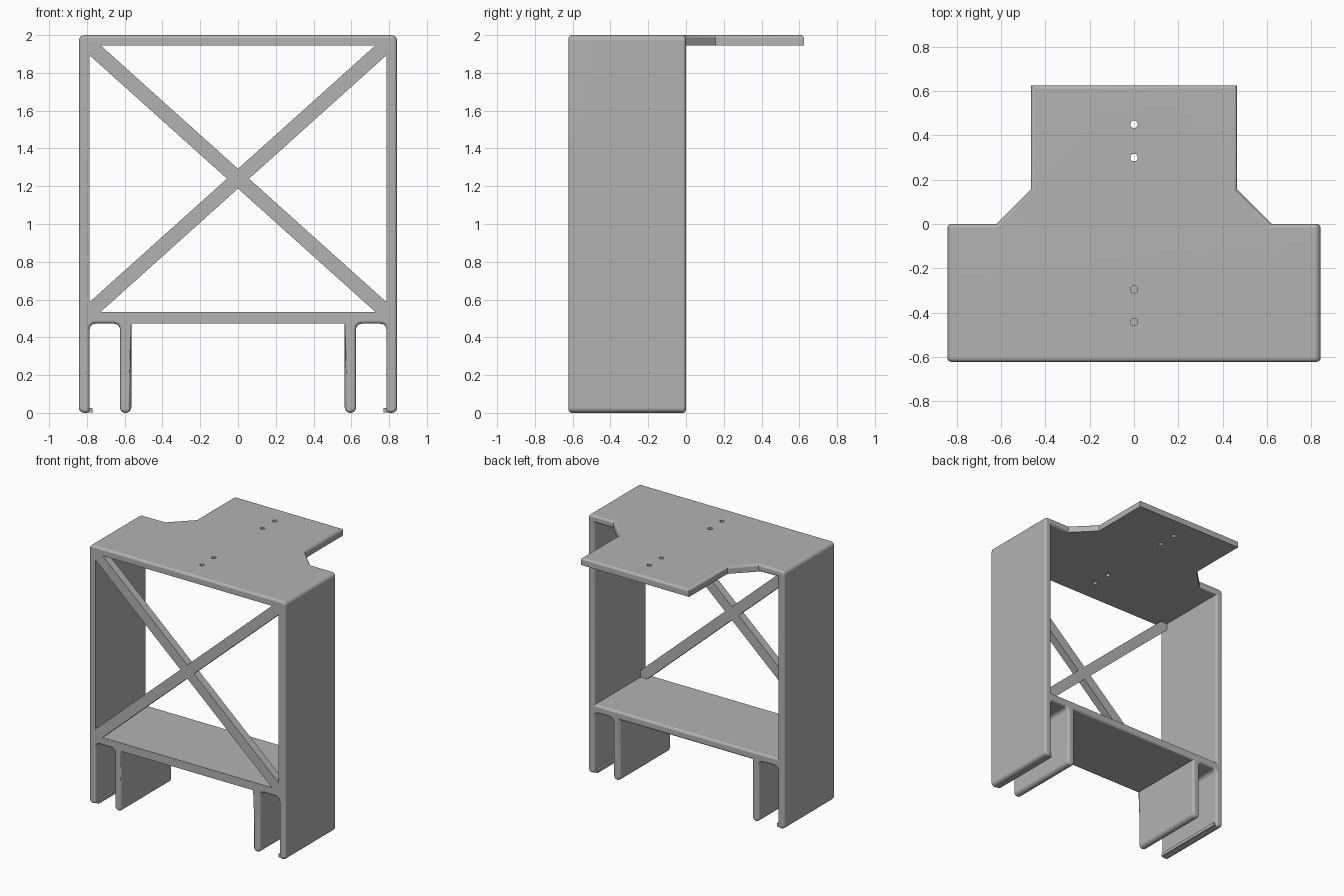
import bpy, bmesh, math
from mathutils import Vector

if "Cube" in bpy.data.objects:
    bpy.data.objects.remove(bpy.data.objects["Cube"], do_unlink=True)

grey = bpy.data.materials.new("Plain grey")
grey.use_nodes = True
colour = (0.45, 0.45, 0.45, 1)
grey.diffuse_color = colour
grey.node_tree.nodes["Principled BSDF"].inputs["Base Color"].default_value = colour

FRONT, BACK = -0.622, 0.0
TOP, UNDER = 2.0, 1.945
SHELF_TOP, SHELF_LOW = 0.535, 0.472
OUT, INNER = 0.842, 0.785
ROUND = 0.018


def rounded(points, steps=5):
    """Outline with right-angled corners rounded by each point's radius."""
    out = []
    for i, (x, z, r) in enumerate(points):
        p = Vector((x, z))
        if r == 0:
            out.append(p)
            continue
        a = (Vector(points[i - 1][:2]) - p).normalized()
        b = (Vector(points[(i + 1) % len(points)][:2]) - p).normalized()
        centre = p + (a + b) * r
        for k in range(steps + 1):
            t = math.pi / 2 * k / steps
            out.append(centre - (b * math.cos(t) + a * math.sin(t)) * r)
    return out


def prism(verts, offset):
    bm = bmesh.new()
    face = bm.faces.new([bm.verts.new(v) for v in verts])
    ext = bmesh.ops.extrude_face_region(bm, geom=[face])
    moved = [g for g in ext["geom"] if isinstance(g, bmesh.types.BMVert)]
    bmesh.ops.translate(bm, verts=moved, vec=offset)
    bmesh.ops.recalc_face_normals(bm, faces=bm.faces)
    return bm


def round_edges(bm, rule):
    edges = [e for e in bm.edges if rule((e.verts[0].co + e.verts[1].co) / 2, e)]
    bmesh.ops.bevel(bm, geom=edges, offset=ROUND, segments=4, profile=0.5,
                    affect='EDGES', clamp_overlap=False)


def finish(bm, name, smooth=True):
    mesh = bpy.data.meshes.new(name)
    bm.to_mesh(mesh)
    bm.free()
    obj = bpy.data.objects.new(name, mesh)
    bpy.context.collection.objects.link(obj)
    mesh.materials.append(grey)
    if smooth:
        bpy.ops.object.select_all(action='DESELECT')
        obj.select_set(True)
        bpy.context.view_layer.objects.active = obj
        bpy.ops.object.shade_smooth_by_angle(angle=math.radians(35))
    return obj


def box(name, size, location, tilt=0):
    bm = bmesh.new()
    bmesh.ops.create_cube(bm, size=1)
    bmesh.ops.scale(bm, vec=size, verts=bm.verts)
    obj = finish(bm, name, smooth=False)
    obj.location = location
    obj.rotation_euler.y = tilt
    return obj


# Screw hole cutter
bm = bmesh.new()
for y in (0.45, 0.30, -0.295, -0.442):
    made = bmesh.ops.create_cone(bm, cap_ends=True, segments=20, radius1=0.017,
                                 radius2=0.017, depth=0.2)
    bmesh.ops.translate(bm, verts=made["verts"], vec=(0, y, 1.97))
cutter = finish(bm, "hole_cutter", smooth=False)
cutter.hide_render = True
cutter.hide_viewport = True


def drill_and_shade(obj):
    cut = obj.modifiers.new("Screw holes", 'BOOLEAN')
    cut.operation = 'DIFFERENCE'
    cut.solver = 'EXACT'
    cut.object = cutter
    weighted = obj.modifiers.new("Even shading", 'WEIGHTED_NORMAL')
    weighted.keep_sharp = True


# Frame: half of the front outline, extruded back, rounded and mirrored
half = rounded([
    (-0.1, TOP, 0), (OUT, TOP, 0.03), (OUT, 0, 0.028), (INNER, 0, 0.02),
    (INNER, SHELF_LOW, 0.03), (0.625, SHELF_LOW, 0.03), (0.625, 0, 0.029),
    (0.565, 0, 0.029), (0.565, SHELF_LOW, 0), (-0.1, SHELF_LOW, 0),
    (-0.1, SHELF_TOP, 0), (INNER, SHELF_TOP, 0), (INNER, UNDER, 0), (-0.1, UNDER, 0)])
bm = prism([(p.x, FRONT, p.y) for p in half], (0, BACK - FRONT, 0))


def frame_edge(mid, edge):
    a, b = (v.co for v in edge.verts)
    if abs(a.y - b.y) > 0.01 or mid.x < -0.09:
        return False
    if mid.y > -0.01:
        return True
    in_window = mid.x < INNER + 0.01 and SHELF_TOP - 0.01 < mid.z < UNDER + 0.01
    under_shelf = mid.x < 0.55 and mid.z < SHELF_TOP
    return not (in_window or under_shelf)


round_edges(bm, frame_edge)
bmesh.ops.bisect_plane(bm, geom=bm.verts[:] + bm.edges[:] + bm.faces[:],
                       plane_co=(0, 0, 0), plane_no=(1, 0, 0), clear_inner=True)
frame = finish(bm, "frame")
mirror = frame.modifiers.new("Mirror", 'MIRROR')
mirror.use_clip = True
drill_and_shade(frame)

# Rear tab continuing the top plate
side = [(0.64, BACK - ROUND), (0.465, 0.157), (0.465, 0.625)]
outline = side + [(-x, y) for x, y in reversed(side)]
bm = prism([(x, y, UNDER) for x, y in outline], (0, 0, TOP - UNDER))
round_edges(bm, lambda mid, e: mid.y > 0 and all(v.co.z > TOP - 0.01 for v in e.verts))
drill_and_shade(finish(bm, "rear_tab"))

# Crossed braces in the front opening
rise, run = UNDER - SHELF_TOP, 2 * INNER
angle = math.atan2(rise, run)
for name, sign in (("brace_rising", -1), ("brace_falling", 1)):
    box(name, (math.hypot(rise, run), 0.06, 0.078),
        (0, FRONT + 0.03, (UNDER + SHELF_TOP) / 2), sign * angle)

# Small retaining lips at the feet of the side panels
for name, sign in (("left_lip", 1), ("right_lip", -1)):
    box(name, (0.045, 0.59, 0.024), (sign * 0.793, (FRONT + BACK) / 2, 0.015))
